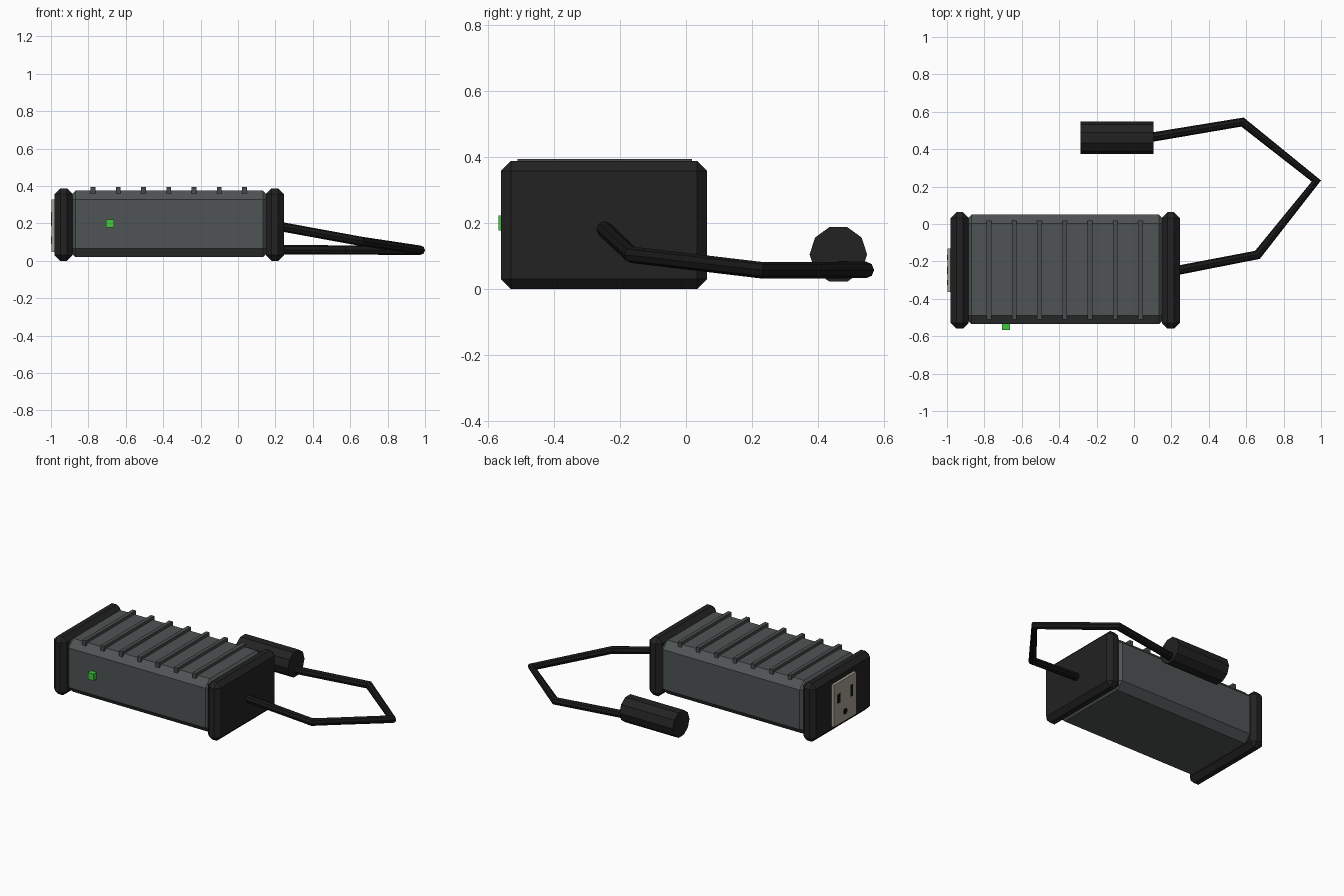
import bpy, bmesh, math
from mathutils import Vector

if "Cube" in bpy.data.objects:
    bpy.data.objects.remove(bpy.data.objects["Cube"])


def material(name, rgb):
    m = bpy.data.materials.new(name)
    m.diffuse_color = (*rgb, 1)
    m.use_nodes = True
    m.node_tree.nodes["Principled BSDF"].inputs["Base Color"].default_value = m.diffuse_color
    return m


CASE = material("case grey", (0.078, 0.088, 0.088))
RIB = material("rib grey", (0.066, 0.074, 0.074))
RUBBER = material("rubber black", (0.016, 0.016, 0.016))
CORD = material("cord black", (0.009, 0.009, 0.009))
PLATE = material("socket beige", (0.38, 0.36, 0.29))
HOLE = material("hole black", (0.004, 0.004, 0.004))
GREEN = material("indicator green", (0.05, 0.58, 0.05))


def finish(bm, name, mat):
    bmesh.ops.recalc_face_normals(bm, faces=bm.faces)
    me = bpy.data.meshes.new(name)
    bm.to_mesh(me)
    bm.free()
    me.materials.append(mat)
    ob = bpy.data.objects.new(name, me)
    bpy.context.collection.objects.link(ob)
    return ob


def box(name, mat, lo, hi, chamfer=0):
    """Box between two corners, with optional flat chamfers on all edges."""
    lo, hi = Vector(lo), Vector(hi)
    bm = bmesh.new()
    bmesh.ops.create_cube(bm, size=1)
    for v in bm.verts:
        v.co = (lo + hi) / 2 + v.co * (hi - lo)
    if chamfer:
        bmesh.ops.bevel(bm, geom=bm.edges[:], offset=chamfer, segments=1,
                        affect='EDGES', profile=0.5)
    return finish(bm, name, mat)


def tube(name, mat, points, radius, sides):
    """Low-poly tube whose rings sit in the bisecting plane of each bend."""
    pts = [Vector(p) for p in points]
    bm = bmesh.new()
    rings = []
    for i, p in enumerate(pts):
        t = Vector()
        if i > 0:
            t += (p - pts[i - 1]).normalized()
        if i < len(pts) - 1:
            t += (pts[i + 1] - p).normalized()
        t.normalize()
        side = t.cross(Vector((0, 0, 1))).normalized()
        up = side.cross(t)
        rings.append([bm.verts.new(p + radius * (
            side * math.cos(math.tau * k / sides) + up * math.sin(math.tau * k / sides)))
            for k in range(sides)])
    for a, b in zip(rings, rings[1:]):
        for k in range(sides):
            j = (k + 1) % sides
            bm.faces.new((a[k], a[j], b[j], b[k]))
    bm.faces.new(rings[0])
    bm.faces.new(rings[-1])
    return finish(bm, name, mat)


# Main housing and its two rubber end caps
box("housing", CASE, (-0.915, -0.535, 0.02), (0.18, 0.05, 0.375), 0.046)
box("left_end_cap", RUBBER, (-0.98, -0.56, 0), (-0.885, 0.063, 0.388), 0.03)
box("right_end_cap", RUBBER, (0.15, -0.56, 0), (0.245, 0.063, 0.388), 0.03)

# Cooling ribs across the top
for i in range(7):
    x = -0.775 + i * 0.135
    box(f"cooling_rib_{i + 1}", RIB, (x - 0.013, -0.51, 0.36), (x + 0.013, 0.018, 0.394))

# Indicator light on the front
box("indicator_light", GREEN, (-0.706, -0.567, 0.177), (-0.664, -0.52, 0.222))

# Socket plate with two slots and a round earth hole
box("socket_plate", PLATE, (-0.998, -0.363, 0.047), (-0.97, -0.13, 0.327))
box("long_slot", HOLE, (-1.0, -0.327, 0.185), (-0.995, -0.3, 0.26))
box("short_slot", HOLE, (-1.0, -0.193, 0.19), (-0.995, -0.166, 0.25))
tube("earth_hole", HOLE, [(-1.0, -0.247, 0.11), (-0.995, -0.247, 0.11)], 0.02, 10)

# Cable looping round to the barrel plug
tube("cable", CORD, [(0.2, -0.254, 0.188), (0.66, -0.165, 0.104), (0.975, 0.23, 0.057),
                     (0.58, 0.545, 0.058), (0.07, 0.46, 0.06)], 0.025, 8)
tube("barrel_plug", RUBBER, [(-0.287, 0.461, 0.105), (0.105, 0.461, 0.105)], 0.087, 10)
